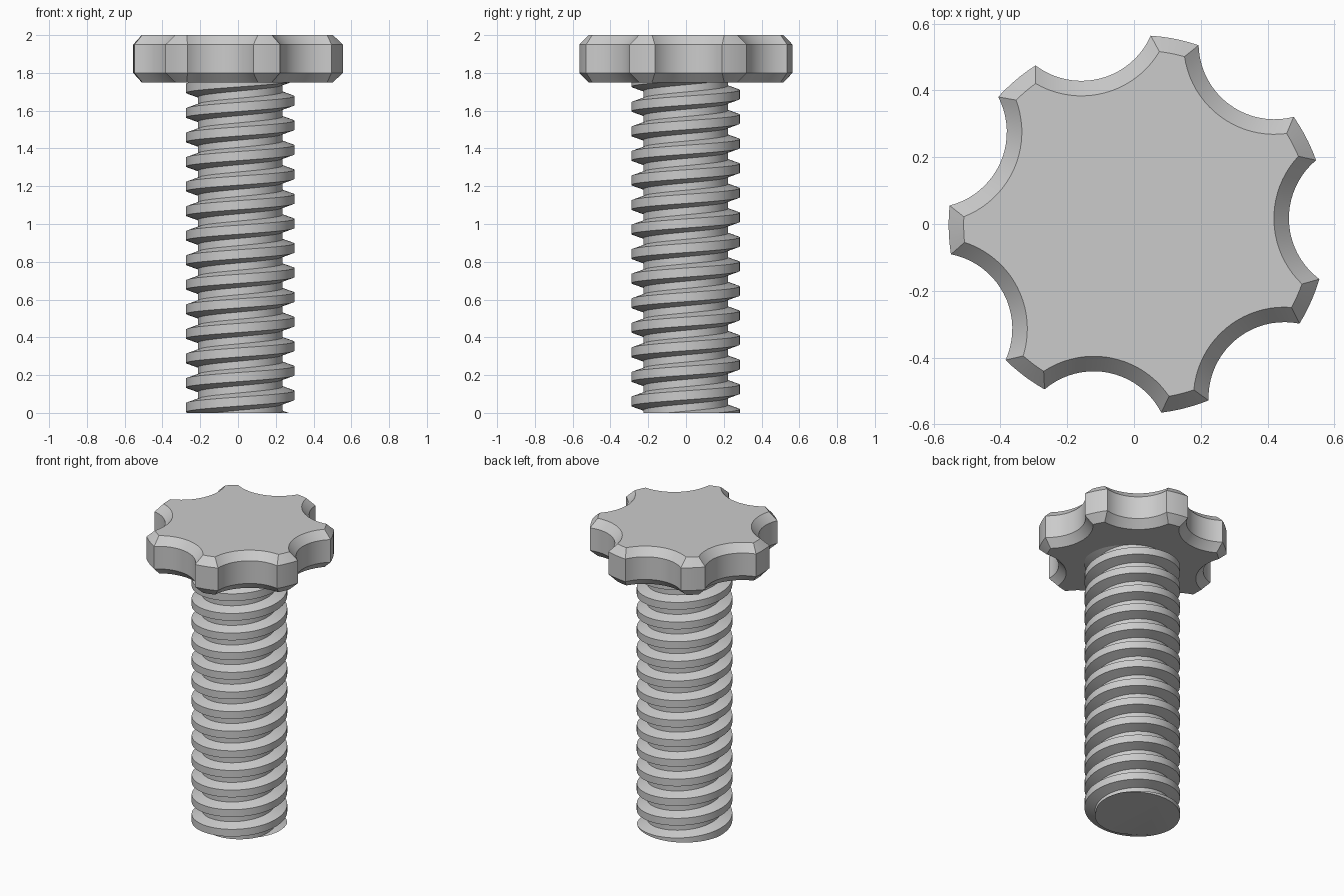
import bpy, bmesh
from math import sin, cos, acos, pi, tau, radians

cube = bpy.data.objects.get("Cube")
if cube:
    bpy.data.objects.remove(cube, do_unlink=True)

CENTRE = (0.012, -0.002, 0)

steel = bpy.data.materials.new("grey_metal")
steel.use_nodes = True
GREY = (0.6, 0.6, 0.6, 1)
steel.diffuse_color = GREY
steel.node_tree.nodes["Principled BSDF"].inputs["Base Color"].default_value = GREY


def finish(bm, name):
    bmesh.ops.recalc_face_normals(bm, faces=bm.faces)
    mesh = bpy.data.meshes.new(name)
    bm.to_mesh(mesh)
    bm.free()
    mesh.materials.append(steel)
    obj = bpy.data.objects.new(name, mesh)
    obj.location = CENTRE
    bpy.context.collection.objects.link(obj)
    bpy.ops.object.select_all(action='DESELECT')
    obj.select_set(True)
    bpy.context.view_layer.objects.active = obj
    bpy.ops.object.shade_smooth_by_angle(angle=radians(25))


# Lobed head outline: seven outer arcs joined by scooped arcs
LOBES, HEAD_R, SCOOP_R, SCOOP_D = 7, 0.567, 0.227, 0.679


def outline(inset):
    r, s, d = HEAD_R - inset, SCOOP_R + inset, SCOOP_D
    a = acos((d * d + r * r - s * s) / (2 * d * r))
    b = acos((d * d + s * s - r * r) / (2 * d * s))
    step = tau / LOBES
    points = []
    for k in range(LOBES):
        gap = radians(1.6) + k * step
        for i in range(21):
            f = -b + 2 * b * i / 20
            u, v = d - s * cos(f), s * sin(f)
            points.append((u * cos(gap) - v * sin(gap), u * sin(gap) + v * cos(gap)))
        for i in range(1, 5):
            t = gap + a + (step - 2 * a) * i / 5
            points.append((r * cos(t), r * sin(t)))
    return points


# Head: stacked outlines with a chamfer at both rims
bm = bmesh.new()
rings = []
for z, inset in ((1.75, 0.045), (1.8, 0), (1.95, 0), (2.0, 0.045)):
    rings.append([bm.verts.new((x, y, z)) for x, y in outline(inset)])
for low, high in zip(rings, rings[1:]):
    for i in range(len(low)):
        j = (i + 1) % len(low)
        bm.faces.new((low[i], low[j], high[j], high[i]))
bm.faces.new(rings[0])
bm.faces.new(rings[-1])
finish(bm, "lobed_head")

# Threaded shaft: trapezoid tooth swept along a right-handed helix
PITCH, CORE_R, CREST_R, SEGMENTS, TURNS = 0.13, 0.224, 0.287, 72, 18
CREST, FLANK = 0.048, 0.022
half = CREST / 2
tooth = [(CREST_R, -half), (CREST_R, half), (CORE_R, half + FLANK),
         (CORE_R, PITCH - half - FLANK), (CREST_R, PITCH - half)]
bm = bmesh.new()
columns = []
for n in range(SEGMENTS * TURNS + 1):
    t = pi + tau * n / SEGMENTS
    rise = 0.028 - 2 * PITCH + PITCH * n / SEGMENTS
    columns.append([bm.verts.new((r * cos(t), r * sin(t), rise + z)) for r, z in tooth])
for a, b in zip(columns, columns[1:]):
    for j in range(len(tooth) - 1):
        bm.faces.new((a[j], b[j], b[j + 1], a[j + 1]))
bmesh.ops.remove_doubles(bm, verts=bm.verts, dist=0.0005)

# Trim the ends flat and cap them, with the top meeting the underside of the head
for z, direction in ((0, -1), (1.752, 1)):
    cut = bmesh.ops.bisect_plane(bm, geom=bm.verts[:] + bm.edges[:] + bm.faces[:], dist=1e-5,
                                 plane_co=(0, 0, z), plane_no=(0, 0, direction),
                                 clear_outer=True)
    rim = [e for e in cut["geom_cut"] if isinstance(e, bmesh.types.BMEdge) and e.is_boundary]
    bmesh.ops.edgeloop_fill(bm, edges=rim)
finish(bm, "threaded_shaft")
